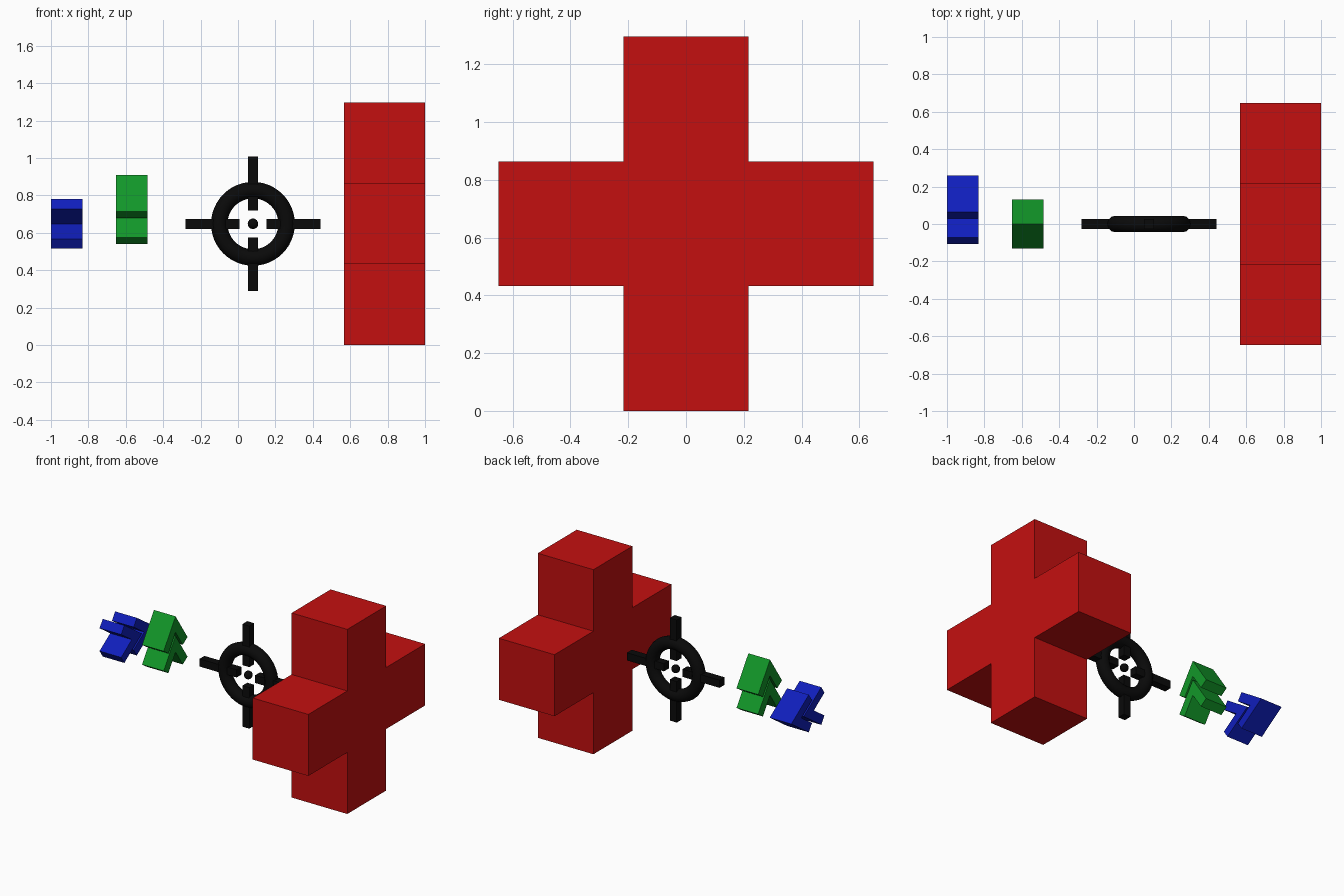
import bpy, bmesh, math
from mathutils import Matrix, Vector

if "Cube" in bpy.data.objects:
    bpy.data.objects.remove(bpy.data.objects["Cube"])


def material(name, rgb):
    m = bpy.data.materials.new(name)
    m.diffuse_color = (*rgb, 1)
    m.use_nodes = True
    m.node_tree.nodes["Principled BSDF"].inputs["Base Color"].default_value = m.diffuse_color
    return m


RED = material("red", (0.55, 0.005, 0.005))
GREEN = material("green", (0.006, 0.31, 0.022))
BLUE = material("blue", (0.005, 0.013, 0.5))
BLACK = material("black", (0.003, 0.003, 0.003))
MID = 0.648  # shared centre height


def extrude_x(name, outlines, x0, x1, mat):
    """Extrude closed (y, z) outlines along x."""
    bm = bmesh.new()
    for pts in outlines:
        face = bm.faces.new([bm.verts.new((x0, y, z)) for y, z in pts])
        geo = bmesh.ops.extrude_face_region(bm, geom=[face])["geom"]
        verts = [v for v in geo if isinstance(v, bmesh.types.BMVert)]
        bmesh.ops.translate(bm, verts=verts, vec=(x1 - x0, 0, 0))
    bmesh.ops.recalc_face_normals(bm, faces=bm.faces)
    mesh = bpy.data.meshes.new(name)
    bm.to_mesh(mesh)
    bm.free()
    obj = bpy.data.objects.new(name, mesh)
    bpy.context.collection.objects.link(obj)
    mesh.materials.append(mat)
    return obj


# Large red plus
a, b = 0.216, 0.648
plus = []
for k in range(4):
    r = Matrix.Rotation(k * math.pi / 2, 2)
    plus += [r @ Vector(p) for p in ((b, -a), (b, a), (a, a))]
extrude_x("health_cross", [[(p.x, p.y + MID) for p in plus]], 0.568, 1.0, RED)


# Double chevrons: (across, along) outline, second copy trails the first
def chevron(top):
    w, slope, inset = 0.132, 1.475, 0.052
    tip = top - w * slope
    inner = tip - inset / slope
    notch = inner + (w - inset) * slope
    return [(0, top), (w, tip), (w - inset, inner), (0, notch),
            (inset - w, inner), (-w, tip)]


pair = [chevron(0.26), chevron(0.122)]
extrude_x("up_chevrons", [[(u, v + MID) for u, v in c] for c in pair],
          -0.653, -0.485, GREEN)
extrude_x("side_chevrons", [[(v, u + MID) for u, v in c] for c in pair],
          -1.0, -0.832, BLUE)

# Crosshair ring
CENTRE = Vector((0.08, 0, MID))
bpy.ops.mesh.primitive_torus_add(location=CENTRE, rotation=(math.pi / 2, 0, 0),
                                 major_radius=0.18, minor_radius=0.044,
                                 major_segments=48, minor_segments=12)
ring = bpy.context.object
ring.name = "crosshair_ring"

# Centre dot
bpy.ops.mesh.primitive_uv_sphere_add(radius=0.028, location=CENTRE,
                                     segments=24, ring_count=12)
dot = bpy.context.object
dot.name = "crosshair_dot"
for o in (ring, dot):
    o.data.materials.append(BLACK)
    for p in o.data.polygons:
        p.use_smooth = True

# Four crosshair bars
for k, name in enumerate(("right", "top", "left", "bottom")):
    ang = k * math.pi / 2
    offset = Vector((math.cos(ang), 0, math.sin(ang))) * 0.216
    bpy.ops.mesh.primitive_cube_add(size=1, location=CENTRE + offset,
                                    rotation=(0, -ang, 0))
    bar = bpy.context.object
    bar.name = f"crosshair_bar_{name}"
    bar.scale = (0.288, 0.054, 0.054)
    bar.data.materials.append(BLACK)
